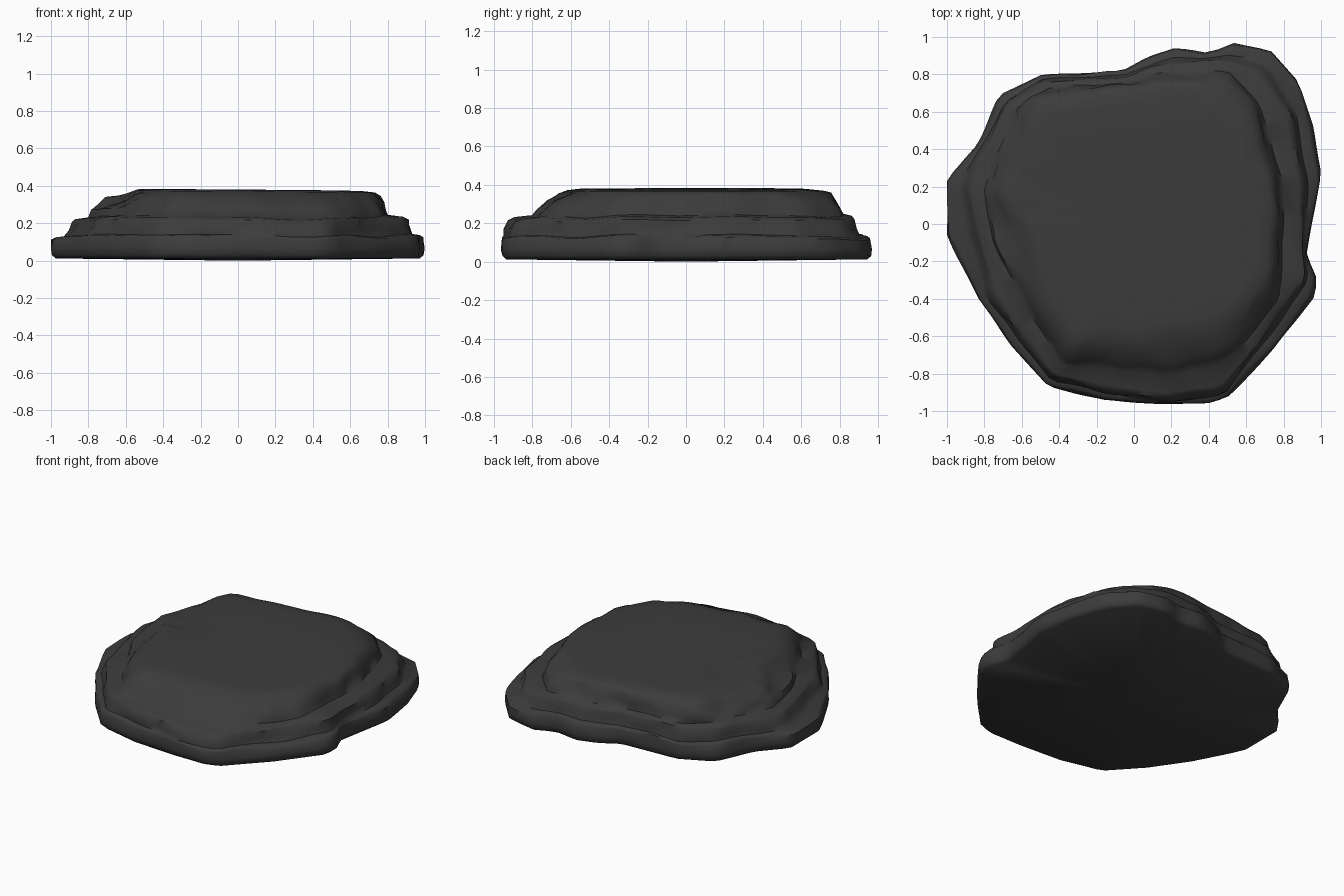
import bpy, bmesh, math
from mathutils import Vector, noise

if "Cube" in bpy.data.objects:
    bpy.data.objects.remove(bpy.data.objects["Cube"])

# Plan outlines of the rock layers, from ground to plateau
FOOT = [(-1, .24), (-.84, .42), (-.72, .69), (-.49, .8), (-.06, .82), (.08, .9), (.22, .94),
        (.4, .91), (.53, .97), (.73, .93), (.88, .76), (.96, .52), (1, .27), (.92, -.17),
        (.97, -.27), (.97, -.38), (.75, -.67), (.5, -.93), (.4, -.96), (.16, -.96),
        (-.16, -.94), (-.46, -.87), (-.66, -.65), (-.83, -.4), (-.95, -.17), (-1, -.06)]
LEDGE = [(-.92, .2), (-.69, .65), (-.48, .77), (-.05, .79), (.2, .87), (.52, .89), (.7, .84),
         (.85, .6), (.91, .2), (.92, -.3), (.48, -.91), (.14, -.95), (-.43, -.83), (-.78, -.38)]
UPPER = [(-.8, .18), (-.62, .62), (-.47, .72), (-.05, .76), (.2, .81), (.5, .81), (.67, .64),
         (.78, .2), (.77, -.4), (.53, -.7), (.25, -.79), (-.38, -.75), (-.52, -.52), (-.75, -.08)]
PLATEAU = [(-.73, .15), (-.65, .4), (-.5, .66), (-.05, .71), (.22, .73), (.47, .7), (.65, .48),
           (.75, .12), (.72, -.25), (.58, -.48), (.3, -.6), (-.3, -.62), (-.43, -.45), (-.57, -.08)]
N = 112


def radius(outline, a):
    """Distance from the centre to the outline in direction a."""
    dx, dy = math.cos(a), math.sin(a)
    for (x1, y1), (x2, y2) in zip(outline, outline[1:] + outline[:1]):
        ex, ey = x2 - x1, y2 - y1
        det = dx * ey - dy * ex
        if abs(det) < 1e-9:
            continue
        t = (x1 * ey - y1 * ex) / det
        u = (x1 * dy - y1 * dx) / det
        if t > 0 and -1e-6 <= u <= 1 + 1e-6:
            return t
    return 0.8


# Rings: lower outline, upper outline, blend, scale, height, roughness
RINGS = [(FOOT, FOOT, 0, .975, .012, 0), (FOOT, FOOT, 0, .995, .03, 0),
         (FOOT, FOOT, 0, 1, .065, .004), (FOOT, LEDGE, .12, 1, .12, .008),
         (FOOT, LEDGE, .3, 1, .132, .006), (FOOT, LEDGE, .8, 1, .138, .006),
         (LEDGE, LEDGE, 0, 1, .17, .012), (LEDGE, UPPER, .12, 1, .215, .012),
         (LEDGE, UPPER, .3, 1, .23, .008), (LEDGE, UPPER, .9, 1, .24, .008),
         (UPPER, PLATEAU, .1, 1, .28, .016), (UPPER, PLATEAU, .35, 1, .32, .016),
         (UPPER, PLATEAU, .75, 1, .352, .012), (PLATEAU, PLATEAU, 0, .98, .37, .01),
         (PLATEAU, PLATEAU, 0, .88, .378, .005), (PLATEAU, PLATEAU, 0, .6, .38, 0),
         (PLATEAU, PLATEAU, 0, .3, .38, 0)]

bm = bmesh.new()
rings = []
for low, high, k, s, z, rough in RINGS:
    ring = []
    for i in range(N):
        a = math.tau * i / N
        r = s * ((1 - k) * radius(low, a) + k * radius(high, a))
        p = Vector((math.cos(a), math.sin(a), z * 4))
        r += 2 * rough * noise.noise(p * 4.5)
        x, y = r * p.x, r * p.y
        h = z
        if .1 < z < .36:
            h += .022 * noise.noise(Vector((p.x * 2.5, p.y * 2.5, 3)))
        if z > .3:
            # plateau tilts gently, with a lower step on the left
            h -= .008 * x + max(0, min(.035, (-.54 - x) * .5))
        ring.append(bm.verts.new((x, y, h)))
    rings.append(ring)

for a, b in zip(rings, rings[1:]):
    for i in range(N):
        j = (i + 1) % N
        bm.faces.new((a[i], a[j], b[j], b[i]))
# Close the plateau and the underside
for ring, z in ((rings[0], 0), (rings[-1], .381)):
    c = bm.verts.new((0, 0, z))
    for i in range(N):
        bm.faces.new((ring[i], ring[(i + 1) % N], c))
bmesh.ops.recalc_face_normals(bm, faces=bm.faces)

mesh = bpy.data.meshes.new("layered_rock")
bm.to_mesh(mesh)
bm.free()
rock = bpy.data.objects.new("layered_rock", mesh)
bpy.context.collection.objects.link(rock)

# Dark stone
stone = bpy.data.materials.new("dark_stone")
stone.diffuse_color = (.045, .045, .045, 1)
stone.use_nodes = True
stone.node_tree.nodes["Principled BSDF"].inputs["Base Color"].default_value = stone.diffuse_color
mesh.materials.append(stone)

bpy.context.view_layer.objects.active = rock
rock.select_set(True)
bpy.ops.object.shade_smooth_by_angle(angle=math.radians(50))
